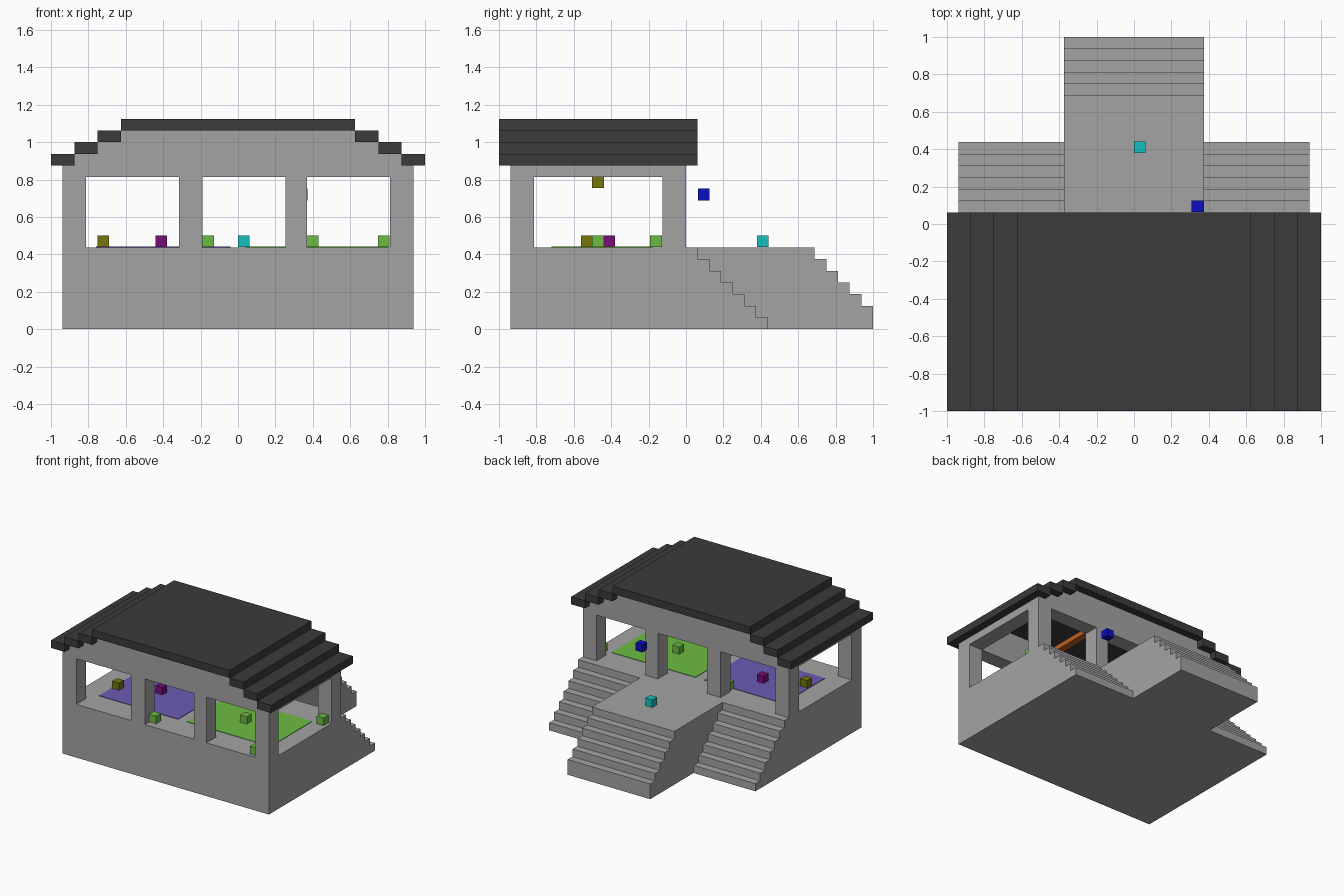
import bpy, bmesh
from mathutils import Vector

if "Cube" in bpy.data.objects:
    bpy.data.objects.remove(bpy.data.objects["Cube"], do_unlink=True)


def material(name, rgb):
    m = bpy.data.materials.new(name)
    m.use_nodes = True
    m.diffuse_color = (*rgb, 1)
    m.node_tree.nodes["Principled BSDF"].inputs["Base Color"].default_value = (*rgb, 1)
    return m


STONE = material("stone grey", (0.37, 0.37, 0.37))
ROOF = material("charcoal roof", (0.043, 0.043, 0.043))
GREEN = material("leaf green", (0.15, 0.50, 0.055))
PURPLE = material("purple", (0.15, 0.105, 0.45))
ORANGE = material("orange", (0.50, 0.12, 0.02))
CYAN = material("cyan", (0.008, 0.53, 0.53))
BLUE = material("blue", (0.004, 0.004, 0.53))
OLIVE = material("olive", (0.18, 0.18, 0.004))
MAGENTA = material("magenta", (0.18, 0.004, 0.18))


def make(name, bm, mat):
    bmesh.ops.recalc_face_normals(bm, faces=bm.faces)
    mesh = bpy.data.meshes.new(name)
    bm.to_mesh(mesh)
    bm.free()
    mesh.materials.append(mat)
    obj = bpy.data.objects.new(name, mesh)
    bpy.context.collection.objects.link(obj)
    return obj


def box(name, x, y, z, mat):
    """Box from (low, high) pairs."""
    bm = bmesh.new()
    bmesh.ops.create_cube(bm, size=1)
    for v in bm.verts:
        v.co = Vector([r[0] if c < 0 else r[1] for c, r in zip(v.co, (x, y, z))])
    return make(name, bm, mat)


def extrude(name, points, offset, mat):
    """Closed profile pushed along an offset vector."""
    bm = bmesh.new()
    face = bm.faces.new([bm.verts.new(p) for p in points])
    ext = bmesh.ops.extrude_face_region(bm, geom=[face])
    moved = [g for g in ext["geom"] if isinstance(g, bmesh.types.BMVert)]
    bmesh.ops.translate(bm, vec=offset, verts=moved)
    return make(name, bm, mat)


U = 0.0625            # stair and roof step
FLOOR, HEAD, EAVE = 0.4375, 0.8125, 0.875
W = 0.9375            # outer wall half width
T = 0.125             # wall thickness

# Solid base
box("base", (-W, W), (-W, 0), (0, FLOOR), STONE)

# Pillars and gable walls, front and back
PILLARS = [(-W, -W + T), (-0.315, -0.19), (0.255, 0.37), (W - T, W)]
steps = [(W, HEAD), (W, EAVE)]
for i in range(3):
    x = 0.875 - i * 2 * U
    steps += [(x, EAVE + i * U), (x, EAVE + (i + 1) * U)]
gable = steps + [(-x, z) for x, z in reversed(steps)]
for side, y in (("front", -W), ("back", -T)):
    for i, px in enumerate(PILLARS):
        box(f"{side}_pillar_{i + 1}", px, (y, y + T), (FLOOR, HEAD), STONE)
    extrude(f"{side}_gable", [(x, y, z) for x, z in gable], (0, T, 0), STONE)

# Lintels over the side openings
for side, x in (("right", (-W, -W + T)), ("left", (W - T, W))):
    box(f"{side}_lintel", x, (-W + T, -T), (HEAD, EAVE), STONE)

# Stepped roof
box("roof_top", (-0.625, 0.625), (-1, 0.0625), (EAVE + 3 * U, EAVE + 4 * U), ROOF)
for i in range(3):
    outer = 1 - 2 * U * i
    z = (EAVE + i * U, EAVE + (i + 1) * U)
    box(f"roof_step_left_{i + 1}", (outer - 2 * U, outer), (-1, 0.0625), z, ROOF)
    box(f"roof_step_right_{i + 1}", (-outer, -outer + 2 * U), (-1, 0.0625), z, ROOF)


def stairs(name, x, landing, count):
    """Landing followed by descending steps towards +y."""
    pts = [(0, 0), (0, FLOOR), (landing, FLOOR)]
    for i in range(1, count + 1):
        y, z = landing + U * i, FLOOR - U * i
        pts += [(y - U, z), (y, z)]
    pts.append((pts[-1][0], 0))
    extrude(name, [(x[0], y, z) for y, z in pts], (x[1] - x[0], 0, 0), STONE)


stairs("centre_stairs", (-0.375, 0.375), 0.6875, 5)
stairs("left_stairs", (0.375, W), 0.0625, 6)
stairs("right_stairs", (-W, -0.375), 0.0625, 6)

# Coloured floor mats and the beam under the roof
box("purple_mat", (-0.76, -0.04), (-0.72, -0.18), (FLOOR, FLOOR + 0.004), PURPLE)
box("green_mat", (0.04, 0.80), (-0.72, -0.18), (FLOOR, FLOOR + 0.004), GREEN)
box("ceiling_beam", (0.28, 0.34), (-W + T, -T), (0.85, 0.89), ORANGE)

# Small marker blocks
BLOCKS = [
    ("olive_block", OLIVE, -0.72, -0.53, 0.47),
    ("olive_hanging_block", OLIVE, -0.25, -0.47, 0.785),
    ("magenta_block", MAGENTA, -0.41, -0.41, 0.47),
    ("green_front_block", GREEN, -0.16, -0.85, 0.47),
    ("green_corner_block", GREEN, 0.78, -0.88, 0.47),
    ("green_centre_block", GREEN, 0.40, -0.47, 0.47),
    ("green_side_block", GREEN, 0.88, -0.16, 0.47),
    ("green_back_block", GREEN, -0.27, -0.16, 0.47),
    ("cyan_block", CYAN, 0.03, 0.41, 0.47),
    ("blue_block", BLUE, 0.34, 0.095, 0.72),
]
h = U / 2
for name, mat, x, y, z in BLOCKS:
    box(name, (x - h, x + h), (y - h, y + h), (z - h, z + h), mat)
